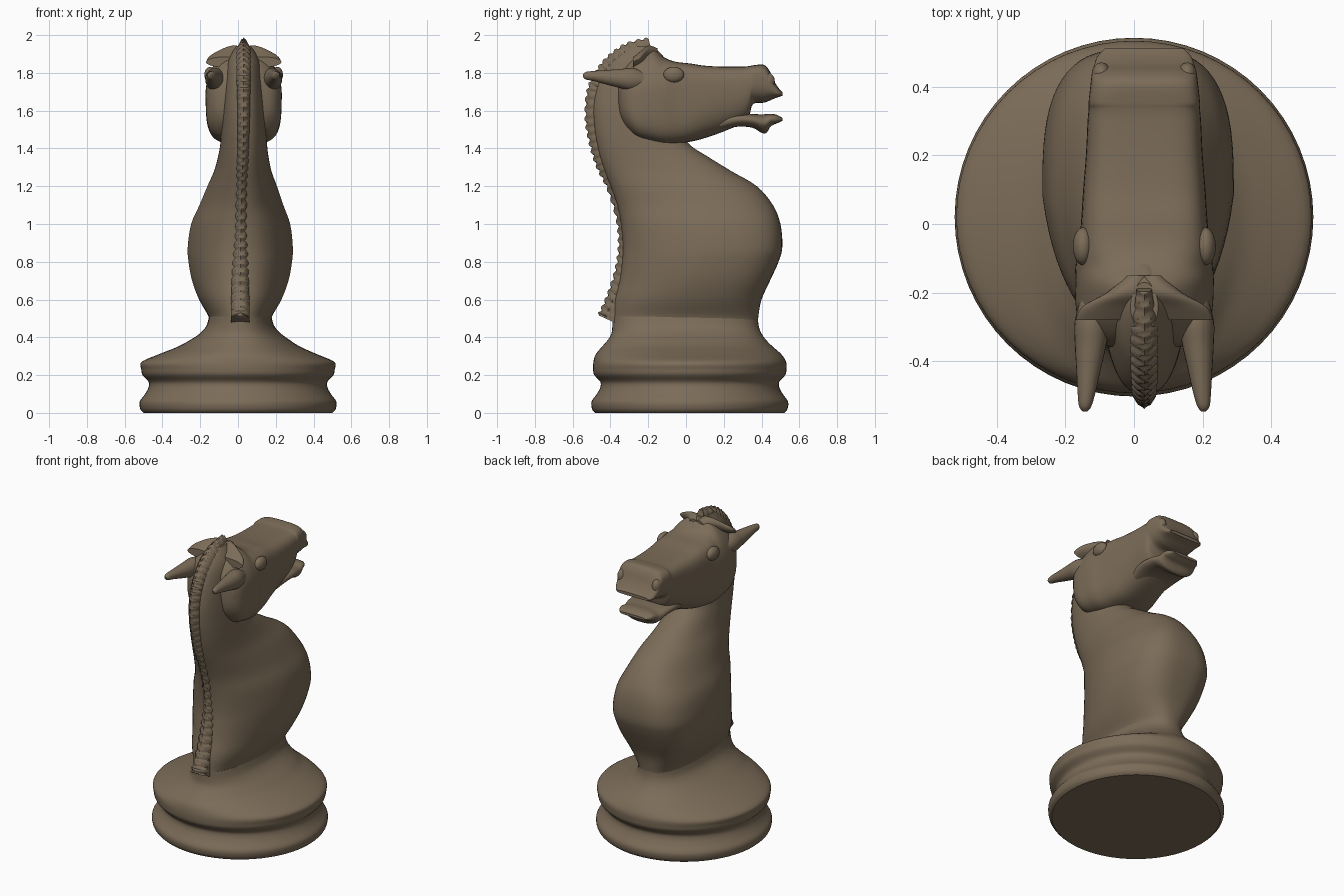
import bpy, bmesh, math
from mathutils import Vector

brown = bpy.data.materials.new("carved brown")
brown.diffuse_color = (0.2, 0.15, 0.098, 1)


def spline(rows, t):
    """Catmull-Rom value at parameter t along a list of equal-length rows."""
    i = min(int(t), len(rows) - 2)
    f = t - i
    p0, p1, p2, p3 = (rows[max(0, min(len(rows) - 1, i + k))] for k in (-1, 0, 1, 2))
    return [0.5 * (2 * b + (c - a) * f + (2 * a - 5 * b + 4 * c - d) * f * f
                   + (3 * b - a - 3 * c + d) * f ** 3)
            for a, b, c, d in zip(p0, p1, p2, p3)]


def skin(name, rings, angle=40):
    """Bridge closed rings of points into one capped smooth object."""
    bm = bmesh.new()
    loops = [[bm.verts.new(p) for p in ring] for ring in rings]
    n = len(loops[0])
    for a, b in zip(loops, loops[1:]):
        for i in range(n):
            j = (i + 1) % n
            bm.faces.new((a[i], a[j], b[j], b[i]))
    bm.faces.new(loops[0])
    bm.faces.new(loops[-1])
    bmesh.ops.recalc_face_normals(bm, faces=bm.faces)
    me = bpy.data.meshes.new(name)
    bm.to_mesh(me)
    bm.free()
    me.materials.append(brown)
    ob = bpy.data.objects.new(name, me)
    bpy.context.collection.objects.link(ob)
    finish(ob, angle)
    return ob


def finish(ob, angle=40):
    bpy.ops.object.select_all(action='DESELECT')
    ob.select_set(True)
    bpy.context.view_layer.objects.active = ob
    bpy.ops.object.shade_smooth_by_angle(angle=math.radians(angle))


def loft(name, rows, axis, sub=4, seg=64):
    """Rows: position, x centre, half width, low, high, exponent high, exponent low, low-side taper."""
    rings = []
    for k in range((len(rows) - 1) * sub + 1):
        t, xc, hx, v0, v1, eh, el, tp = spline(rows, k / sub)
        ring = []
        for i in range(seg):
            a = 2 * math.pi * i / seg
            c, s = math.cos(a), math.sin(a)
            e = 2 / (eh if s >= 0 else el)
            px = math.copysign(abs(c) ** e, c)
            pv = math.copysign(abs(s) ** e, s)
            x = xc + hx * px * (1 - tp * max(0, -pv))
            v = (v0 + v1) / 2 + (v1 - v0) / 2 * pv
            ring.append((x, v, t) if axis == 'z' else (x, t, v))
        rings.append(ring)
    return skin(name, rings)


# round foot with two rolled rims, narrowing to the waist
foot = [(z, 0, r, 0.02 - r, 0.02 + r, 2, 2, 0) for z, r in
        ((0, .5), (.02, .517), (.06, .52), (.1, .492), (.135, .474), (.165, .474),
         (.2, .505), (.23, .512), (.27, .51))]
foot += [(.31, 0, .42, -.478, .505, 2, 2, 0), (.35, .005, .325, -.445, .46, 2, 2, 0),
         (.385, .01, .265, -.415, .425, 2.1, 2.1, 0), (.42, .012, .215, -.395, .4, 2.2, 2.2, 0),
         (.46, .012, .18, -.39, .385, 2.3, 2.3, 0), (.51, .012, .165, -.39, .38, 2.4, 2.4, .05)]
loft("base", foot, 'z')

# chest and neck
loft("chest_and_neck", [
    (.47, .012, .165, -.39, .38, 2.4, 2.4, .05),
    (.51, .012, .168, -.388, .383, 2.5, 2.4, .08),
    (.6, .012, .218, -.38, .4, 2.8, 2.4, .15),
    (.7, .012, .255, -.355, .445, 3, 2.4, .2),
    (.8, .012, .274, -.34, .49, 3, 2.4, .2),
    (.88, .012, .278, -.335, .51, 3, 2.4, .2),
    (1.0, .014, .262, -.345, .5, 2.8, 2.4, .2),
    (1.1, .018, .222, -.365, .46, 2.5, 2.4, .2),
    (1.2, .022, .184, -.4, .375, 2.3, 2.4, .15),
    (1.28, .025, .152, -.432, .24, 2.3, 2.4, .12),
    (1.36, .028, .133, -.458, .11, 2.3, 2.4, .1),
    (1.42, .03, .124, -.472, .02, 2.3, 2.4, .1),
    (1.5, .03, .118, -.487, -.03, 2.3, 2.4, .1),
    (1.62, .03, .11, -.495, -.05, 2.3, 2.4, .1),
    (1.75, .03, .1, -.472, -.06, 2.3, 2.2, .1),
    (1.86, .03, .085, -.41, -.1, 2, 2, .1),
    (1.94, .03, .04, -.31, -.17, 2, 2, 0)], 'z')

# head with upper muzzle
loft("head", [
    (-.36, .03, .09, 1.59, 1.77, 2, 2.5, 0),
    (-.34, .03, .15, 1.54, 1.82, 2, 3, 0),
    (-.3, .03, .185, 1.49, 1.87, 2, 3.5, 0),
    (-.25, .03, .198, 1.455, 1.91, 2, 4, 0),
    (-.18, .03, .202, 1.435, 1.935, 2, 4, .02),
    (-.12, .03, .2, 1.425, 1.885, 2.7, 4, .03),
    (-.06, .03, .19, 1.425, 1.86, 4, 3.8, .03),
    (.02, .03, .183, 1.435, 1.85, 4.5, 3.5, .05),
    (.1, .03, .178, 1.455, 1.838, 4.5, 3, .1),
    (.2, .03, .17, 1.49, 1.833, 4.5, 3, .15),
    (.3, .03, .165, 1.535, 1.833, 4.5, 3, .15),
    (.335, .03, .162, 1.575, 1.836, 4.5, 3, .12),
    (.355, .03, .162, 1.635, 1.84, 4.5, 3, .1),
    (.41, .03, .156, 1.642, 1.843, 4, 3, .1),
    (.44, .03, .152, 1.652, 1.815, 3.5, 3, .08),
    (.465, .03, .145, 1.663, 1.76, 3, 3, .05),
    (.49, .03, .135, 1.672, 1.72, 3, 3, 0),
    (.51, .03, .115, 1.678, 1.698, 3, 3, 0)], 'y')

# open lower jaw with chin and lip
loft("lower_jaw", [
    (.18, .03, .13, 1.495, 1.58, 3, 3, 0), (.27, .03, .145, 1.515, 1.585, 3, 3, .1),
    (.35, .03, .142, 1.51, 1.583, 3, 3, .15), (.4, .03, .135, 1.483, 1.58, 3, 2.5, .2),
    (.425, .03, .13, 1.482, 1.582, 3, 2.5, .2), (.45, .03, .125, 1.518, 1.583, 3, 2.5, .1),
    (.48, .03, .115, 1.532, 1.578, 3, 3, 0), (.51, .03, .09, 1.546, 1.562, 3, 3, 0)], 'y')


def blob(name, loc, scale):
    bpy.ops.mesh.primitive_uv_sphere_add(segments=24, ring_count=16, location=loc)
    ob = bpy.context.object
    ob.name = name
    ob.scale = scale
    ob.data.materials.append(brown)
    finish(ob)
    return ob


# paired ears, eyes, brows and nostrils
for side, word in ((-1, "left"), (1, "right")):
    loft(word + "_ear", [(t, .03 + side * o, h, a, b, 2, 2, 0) for t, o, h, a, b in (
        (-.2, .14, .04, 1.72, 1.8), (-.28, .15, .052, 1.705, 1.825), (-.35, .156, .046, 1.72, 1.82),
        (-.42, .162, .036, 1.738, 1.815), (-.49, .168, .026, 1.757, 1.81),
        (-.53, .172, .018, 1.765, 1.805), (-.546, .172, .006, 1.78, 1.792))], 'y', seg=24)
    blob(word + "_eye", (.03 + side * .178, -.065, 1.79), (.03, .055, .042))
    blob(word + "_nostril", (.03 + side * .125, .435, 1.755), (.028, .035, .045))
    # forelock strand sweeping out from the crest
    loft(word + "_forelock", [
        (-.28, .03 + side * .1, .1, 1.83, 1.885, 2, 2, 0),
        (-.24, .03 + side * .085, .095, 1.85, 1.915, 2, 2, 0),
        (-.2, .03 + side * .05, .06, 1.87, 1.945, 2, 2, 0),
        (-.15, .03 + side * .02, .03, 1.87, 1.93, 2, 2, 0)], 'y', seg=24)

# clipped mane: ridge swept up the back of the neck with chevron notches
path = [(-.47, .52, .012, .05), (-.425, .62, .012, .048), (-.383, .75, .012, .044),
        (-.363, .88, .014, .04), (-.373, 1.02, .016, .036), (-.42, 1.18, .02, .032),
        (-.478, 1.3, .024, .03), (-.515, 1.42, .028, .03), (-.538, 1.55, .03, .032),
        (-.53, 1.7, .03, .035), (-.49, 1.8, .03, .038), (-.42, 1.89, .03, .04),
        (-.32, 1.96, .03, .038), (-.2, 1.99, .03, .022)]
notches, steps = 38, 6
rings = []
for k in range(notches * steps + 1):
    u = k / (notches * steps) * (len(path) - 1)
    y, z, xc, w = spline(path, u)
    y0, z0, _, _ = spline(path, max(0, u - .05))
    y1, z1, _, _ = spline(path, min(len(path) - 1, u + .05))
    d = Vector((0, y1 - y0, z1 - z0)).normalized()
    inward = Vector((0, d.z, -d.y))
    cut = [.016 * (1 - abs(math.sin(math.pi * (k / steps + ph)))) for ph in (0, .5)]
    p = Vector((xc, y, z))
    rings.append([p + inward * dep + Vector((x * w, 0, 0)) for x, dep in (
        (-1, .1), (-1, .035 + cut[1]), (-.55, .012 + cut[1]), (0, cut[0]),
        (.55, .012 + cut[1]), (1, .035 + cut[1]), (1, .1))])
skin("mane", rings, 50)
